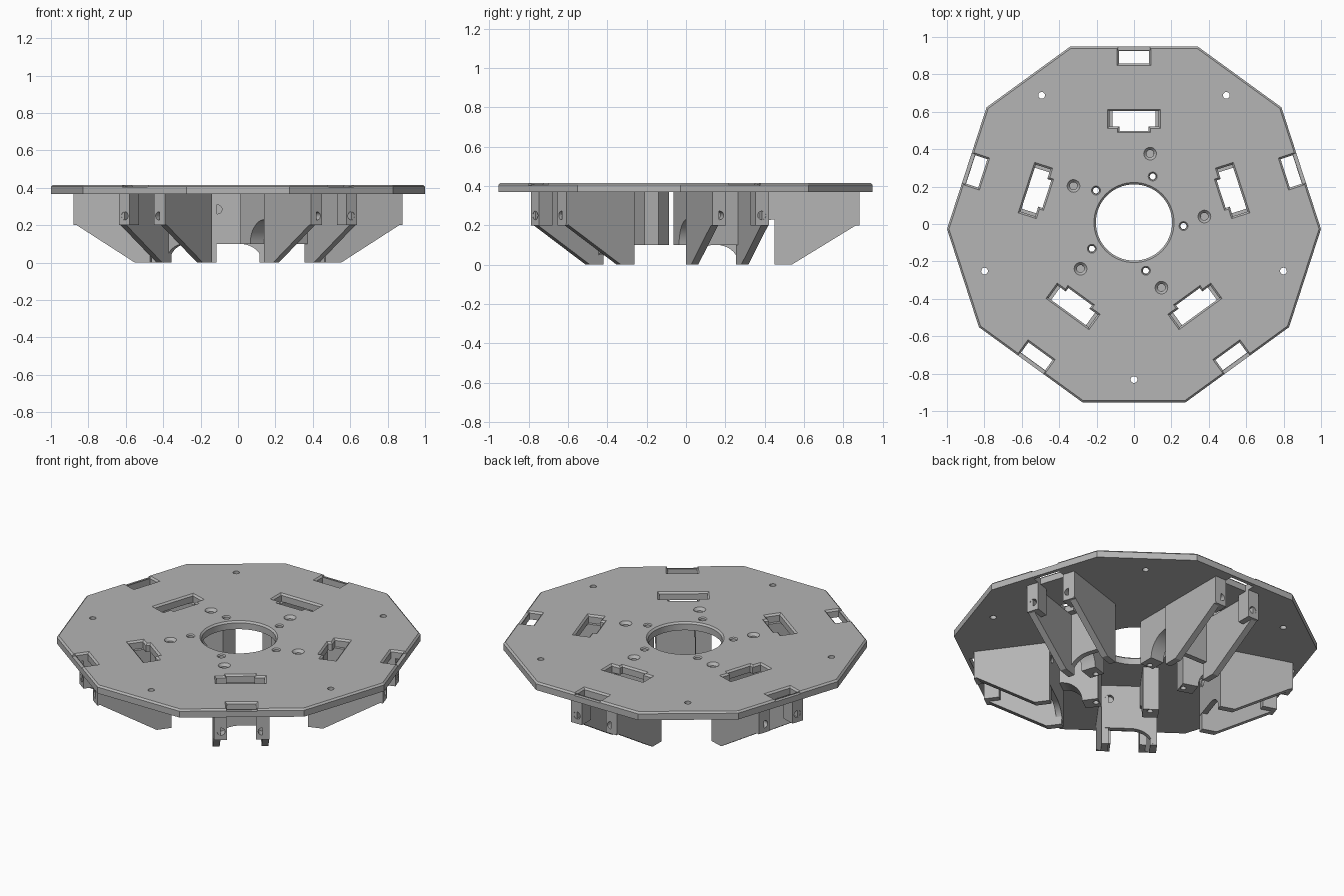
import bpy, bmesh
from math import sin, cos, pi, radians
from mathutils import Matrix, Vector

if "Cube" in bpy.data.objects:
    bpy.data.objects.remove(bpy.data.objects["Cube"])

grey = bpy.data.materials.new("plain grey")
grey.use_nodes = True
grey.diffuse_color = (0.46, 0.46, 0.46, 1)
grey.node_tree.nodes["Principled BSDF"].inputs["Base Color"].default_value = grey.diffuse_color

BOTTOM, TOP, BEVEL = 0.368, 0.416, 0.01
CENTRE = Matrix.Translation((0, 0.008, 0))
# Extrusion directions: profile (u, v) and extrusion w
ALONG_X = Matrix(((0, 0, 1, 0), (1, 0, 0, 0), (0, 1, 0, 0), (0, 0, 0, 1)))
ALONG_Y = Matrix(((1, 0, 0, 0), (0, 0, 1, 0), (0, 1, 0, 0), (0, 0, 0, 1)))


def turn(k):
    return Matrix.Rotation(-2 * pi * k / 5, 4, 'Z')


def rect(x0, x1, y0, y1):
    return [(x0, y0), (x1, y0), (x1, y1), (x0, y1)]


def circle(x, y, r, n=24):
    return [(x + r * cos(2 * pi * i / n), y + r * sin(2 * pi * i / n)) for i in range(n)]


def arc(x, y, rx, ry, a0, a1, n=10):
    return [(x + rx * cos(radians(a0 + (a1 - a0) * i / n)),
             y + ry * sin(radians(a0 + (a1 - a0) * i / n))) for i in range(n + 1)]


def offset(poly, d):
    """Move every edge of an anticlockwise outline outwards by d."""
    out = []
    for i, p in enumerate(poly):
        p, a, b = Vector(p), Vector(poly[i - 1]), Vector(poly[(i + 1) % len(poly)])
        e, f = (p - a).normalized(), (b - p).normalized()
        n, m = Vector((e.y, -e.x)), Vector((f.y, -f.x))
        out.append(p + (n + m) * d / (1 + n.dot(m)))
    return out


def loft(bm, poly, rings, matrix=Matrix()):
    """Closed solid through (offset, height) copies of an outline."""
    loops = [[bm.verts.new(matrix @ Vector((*p, z))) for p in offset(poly, d)] for d, z in rings]
    n = len(poly)
    faces = [bm.faces.new(loops[0][::-1]), bm.faces.new(loops[-1])]
    for a, b in zip(loops, loops[1:]):
        for i in range(n):
            j = (i + 1) % n
            faces.append(bm.faces.new((a[i], a[j], b[j], b[i])))
    bmesh.ops.recalc_face_normals(bm, faces=faces)


def make(name, solids):
    bm = bmesh.new()
    for s in solids:
        loft(bm, *s)
    mesh = bpy.data.meshes.new(name)
    bm.to_mesh(mesh)
    bm.free()
    mesh.materials.append(grey)
    ob = bpy.data.objects.new(name, mesh)
    bpy.context.collection.objects.link(ob)
    return ob


def cut(ob, solids):
    """Subtract solids and bake the result."""
    cutter = make("cutter", solids)
    cutter.hide_render = True
    mod = ob.modifiers.new("cut", 'BOOLEAN')
    mod.operation, mod.solver, mod.object = 'DIFFERENCE', 'EXACT', cutter
    deps = bpy.context.evaluated_depsgraph_get()
    mesh = bpy.data.meshes.new_from_object(ob.evaluated_get(deps))
    ob.modifiers.clear()
    ob.data = mesh
    bpy.data.objects.remove(cutter)


# Ten-sided deck with a bevelled upper rim
outline = []
for k in range(5):
    for x in (0.342, -0.342):
        outline.append(tuple((turn(-k) @ Vector((x, 0.94, 0))).xy))
deck = make("deck", [(outline, [(0, BOTTOM), (0, TOP - BEVEL), (-BEVEL, TOP)])])

# Deck openings: bore, slots, rim notches and screw holes
through = [(0, 0.3), (0, 0.5)]
flared = [(-BEVEL, 0.3), (-BEVEL, TOP - BEVEL), (0, TOP), (0, 0.5)]
sunk = [(-0.014, 0.3), (-0.014, TOP - 0.016), (0, TOP), (0, 0.5)]
slot = [(-0.142, 0.503), (-0.088, 0.503), (-0.088, 0.48), (0.088, 0.48),
        (0.088, 0.503), (0.142, 0.503), (0.142, 0.605), (-0.142, 0.605)]
holes = [(circle(0, 0, 0.214, 64), flared)]
lips = []
for k in range(5):
    t = turn(k)
    holes += [(slot, flared, t),
              (rect(-0.09, 0.09, 0.84, 0.928), flared, t),
              (circle(0.1, 0.246, 0.024), [(-0.006, 0.3), (-0.006, TOP - 0.006), (0, TOP), (0, 0.5)], t),
              (circle(0.086, 0.368, 0.034), sunk, t),
              (circle(0, -0.84, 0.018), through, t)]
    lips.append((rect(-0.085, 0.085, 0.92, 0.97), [(0, 0.403), (0, 0.5)], t))
cut(deck, holes)
cut(deck, lips)
deck.matrix_world = CENTRE

# Wedge-shaped side plates of one wheel bracket
wedge = [(0.445, 0), (0.53, 0), (0.873, 0.21), (0.873, BOTTOM), (0.445, BOTTOM)]
plates = make("side_plates", [(wedge, [(0, s), (0, s + 0.038)], ALONG_X) for s in (-0.153, 0.115)])

# Screw blocks at the outer and inner ends of the plates
blocks, bores = [], []
for side in (-1, 1):
    lo, hi = sorted((side * 0.08, side * 0.152))
    blocks.append((rect(lo, hi, 0.2, BOTTOM), [(0, 0.79), (0, 0.875)], ALONG_Y))
    bores.append((circle(side * 0.113, 0.25, 0.022), [(0, 0.82), (0, 0.9)], ALONG_Y))
screw_blocks = make("screw_blocks", blocks)
cut(screw_blocks, bores)

# Cross wall with a concave cut sweeping down to one plate
wall_profile = [(-0.15, BOTTOM), (-0.15, 0.1), (0.01, 0.1)] + \
    arc(0.01, 0, 0.12, 0.1, 80, 0) + [(0.15, 0), (0.15, BOTTOM)]
cross_wall = make("cross_wall", [(wall_profile, [(0, 0.443), (0, 0.475)], ALONG_Y)])
cut(cross_wall, [(circle(-0.11, 0.285, 0.024), [(0, 0.43), (0, 0.465)], ALONG_Y)])

# Inner mount reaching towards the bore, with a quarter-round relief
mount_profile = [(0.225, 0.1), (0.315, 0.1)] + \
    arc(0.445, 0.1, 0.13, 0.13, 172, 90) + [(0.445, BOTTOM), (0.225, BOTTOM)]
mount = make("inner_mount", [(mount_profile, [(0, 0.06), (0, 0.148)], ALONG_X)])
cut(mount, [(circle(0.1, 0.246, 0.016), [(0, 0), (0, 0.5)])])

# Repeat the bracket five times around the deck
for part in (plates, screw_blocks, cross_wall, mount):
    for k in range(5):
        ob = part if k == 0 else part.copy()
        if k:
            bpy.context.collection.objects.link(ob)
        ob.name = f"{part.name.split('.')[0]}_{k + 1}" if k else part.name
        ob.matrix_world = CENTRE @ turn(k)

# Smooth the round holes, keep real edges crisp
bpy.ops.object.select_all(action='DESELECT')
for ob in (deck, screw_blocks, cross_wall, mount):
    ob.select_set(True)
bpy.context.view_layer.objects.active = deck
bpy.ops.object.shade_smooth_by_angle(angle=radians(25))
